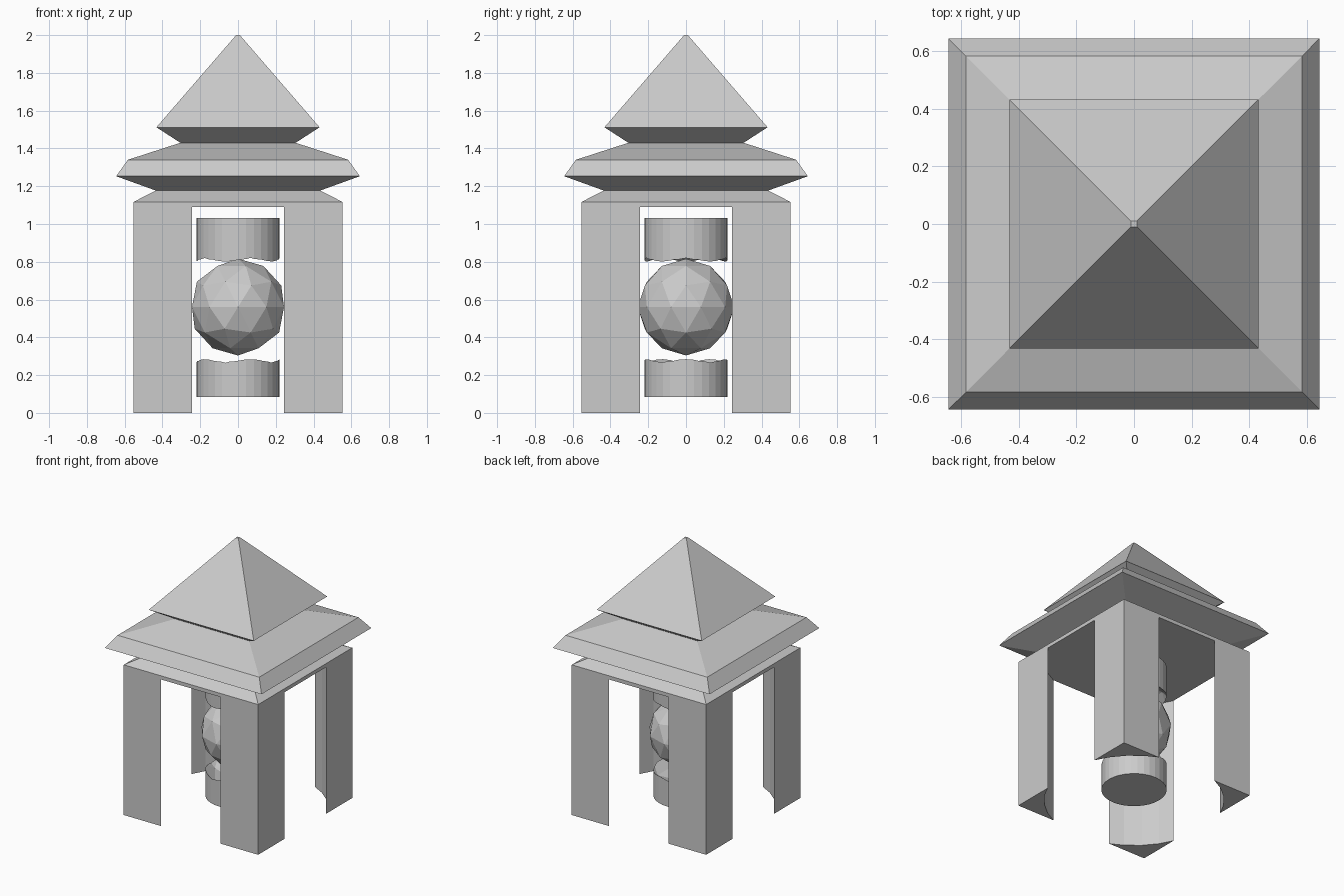
import bpy, bmesh

if "Cube" in bpy.data.objects:
    bpy.data.objects.remove(bpy.data.objects["Cube"])


def square_stack(name, profile):
    """Solid made of stacked square rings given as (half width, z)."""
    bm = bmesh.new()
    rings = [[bm.verts.new((sx * h, sy * h, z))
              for sx, sy in ((-1, -1), (1, -1), (1, 1), (-1, 1))]
             for h, z in profile]
    for a, b in zip(rings, rings[1:]):
        for i in range(4):
            j = (i + 1) % 4
            bm.faces.new((a[i], a[j], b[j], b[i]))
    bm.faces.new(rings[0][::-1])
    bm.faces.new(rings[-1])
    me = bpy.data.meshes.new(name)
    bm.to_mesh(me)
    bm.free()
    ob = bpy.data.objects.new(name, me)
    bpy.context.collection.objects.link(ob)
    return ob


def cylinder(name, r, z0, z1, sides=32):
    bpy.ops.mesh.primitive_cylinder_add(vertices=sides, radius=r, depth=z1 - z0,
                                        location=(0, 0, (z0 + z1) / 2))
    bpy.context.object.name = name
    return bpy.context.object


def icosphere(name, r, z):
    bpy.ops.mesh.primitive_ico_sphere_add(subdivisions=2, radius=r, location=(0, 0, z))
    bpy.context.object.name = name
    return bpy.context.object


def carve(ob, cutter):
    """Subtract the cutter, apply, and remove it."""
    mod = ob.modifiers.new("carve", 'BOOLEAN')
    mod.operation, mod.solver, mod.object = 'DIFFERENCE', 'EXACT', cutter
    bpy.context.view_layer.objects.active = ob
    bpy.ops.object.modifier_apply(modifier=mod.name)
    bpy.data.objects.remove(cutter)


# Corner posts and tiered roof; a round chamber opens all four sides
pavilion = square_stack("pavilion", [
    (0.553, 0), (0.553, 1.117), (0.435, 1.177), (0.645, 1.253), (0.583, 1.34),
    (0.305, 1.43), (0.432, 1.512), (0.01, 2.0)])
carve(pavilion, cylinder("chamber_cutter", 0.606, -0.2, 1.09))

# Lamp holder: a drum split into cup and cap by a faceted hollow
holder = cylinder("lamp_holder", 0.22, 0.083, 1.032)
carve(holder, icosphere("hollow_cutter", 0.363, 0.543))

# Faceted lamp globe
icosphere("lamp_globe", 0.256, 0.56)
